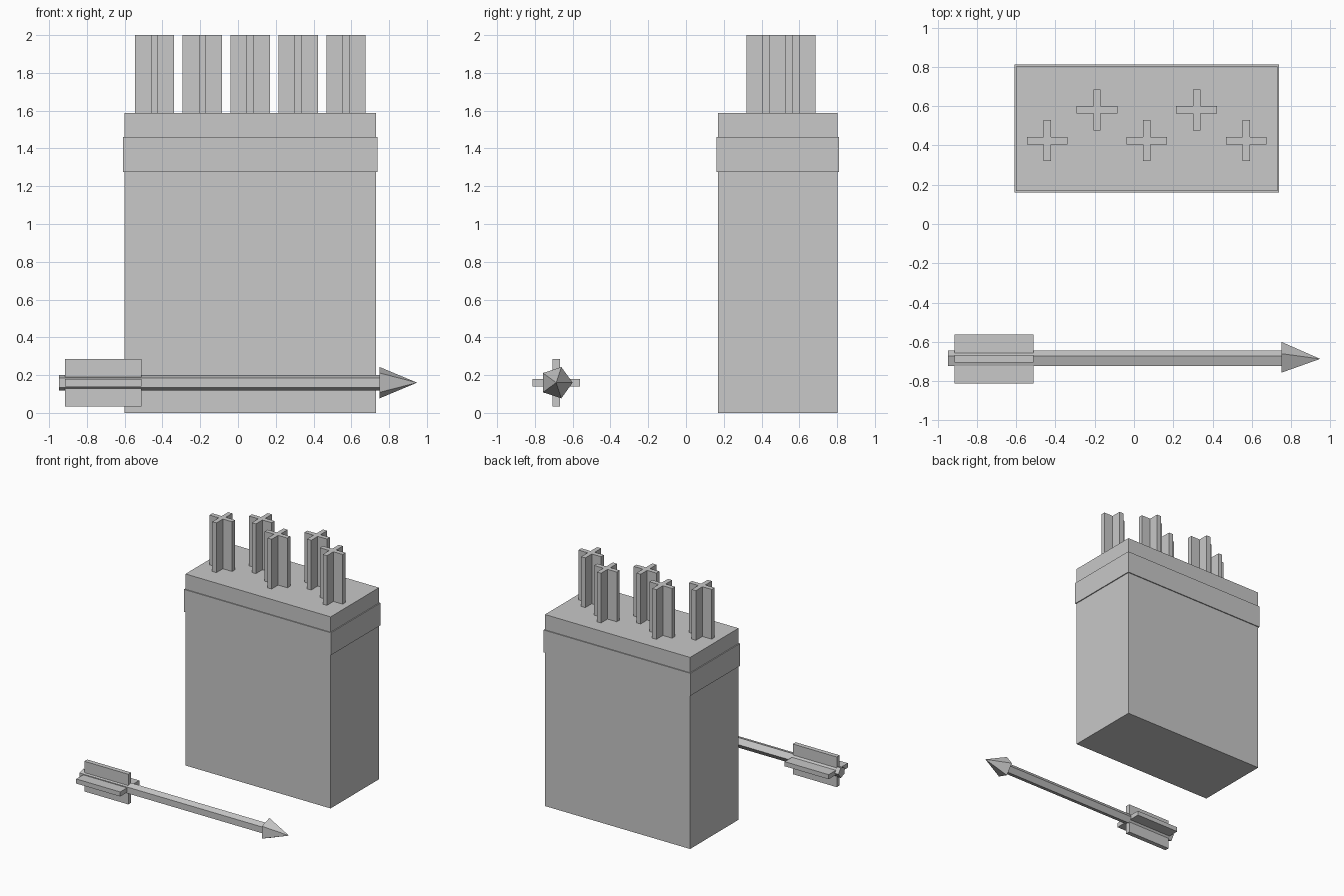
import bpy, bmesh, math

if "Cube" in bpy.data.objects:
    bpy.data.objects.remove(bpy.data.objects["Cube"])

grey = bpy.data.materials.new("plain grey")
grey.diffuse_color = (0.58, 0.58, 0.58, 1)
grey.use_nodes = True
grey.node_tree.nodes["Principled BSDF"].inputs["Base Color"].default_value = grey.diffuse_color


def loft(name, rings):
    """Closed solid through equal-sized rings; a one-point last ring makes a tip."""
    bm = bmesh.new()
    loops = [[bm.verts.new(p) for p in ring] for ring in rings]
    bm.faces.new(loops[0])
    for a, b in zip(loops, loops[1:]):
        n = len(a)
        for i in range(n):
            j = (i + 1) % n
            bm.faces.new((a[i], a[j], b[0]) if len(b) == 1 else (a[i], a[j], b[j], b[i]))
    if len(loops[-1]) > 2:
        bm.faces.new(loops[-1])
    bmesh.ops.recalc_face_normals(bm, faces=bm.faces)
    mesh = bpy.data.meshes.new(name)
    bm.to_mesh(mesh)
    bm.free()
    mesh.materials.append(grey)
    obj = bpy.data.objects.new(name, mesh)
    bpy.context.collection.objects.link(obj)
    return obj


def box(name, x0, x1, y0, y1, z0, z1):
    base = [(x0, y0), (x1, y0), (x1, y1), (x0, y1)]
    return loft(name, [[(x, y, z) for x, y in base] for z in (z0, z1)])


def cross(r, t):
    """Twelve-point plus-shaped outline: arm length r, half thickness t."""
    pts = []
    for k in range(4):
        c, s = round(math.cos(k * math.pi / 2)), round(math.sin(k * math.pi / 2))
        for u, v in ((r, -t), (r, t), (t, t)):
            pts.append((u * c - v * s, u * s + v * c))
    return pts


def pentagon(r):
    return [(r * math.cos(k * math.tau / 5), r * math.sin(k * math.tau / 5)) for k in range(5)]


# Quiver body and the raised band near its rim
box("quiver_body", -0.600, 0.731, 0.169, 0.803, 0, 1.588)
box("quiver_band", -0.608, 0.739, 0.161, 0.811, 1.275, 1.461)

# Vanes of the five arrows standing in the quiver, in two staggered rows
for i in range(5):
    cx, cy = -0.442 + 0.2535 * i, (0.425, 0.581)[i % 2]
    loft(f"quiver_arrow_vanes_{i + 1}",
         [[(cx + u, cy + v, z) for u, v in cross(0.104, 0.019)] for z in (1.58, 2.0)])

# Loose arrow lying in front, pointing to +x
AY, AZ = -0.687, 0.160


def along_x(profile, x):
    return [(x, AY + u, AZ + v) for u, v in profile]


loft("arrow_shaft", [along_x(pentagon(0.044), x) for x in (-0.948, 0.75)])
loft("arrow_head", [along_x(pentagon(0.087), 0.75), [(0.948, AY, AZ)]])
loft("arrow_vanes", [along_x(cross(0.125, 0.019), x) for x in (-0.915, -0.512)])
